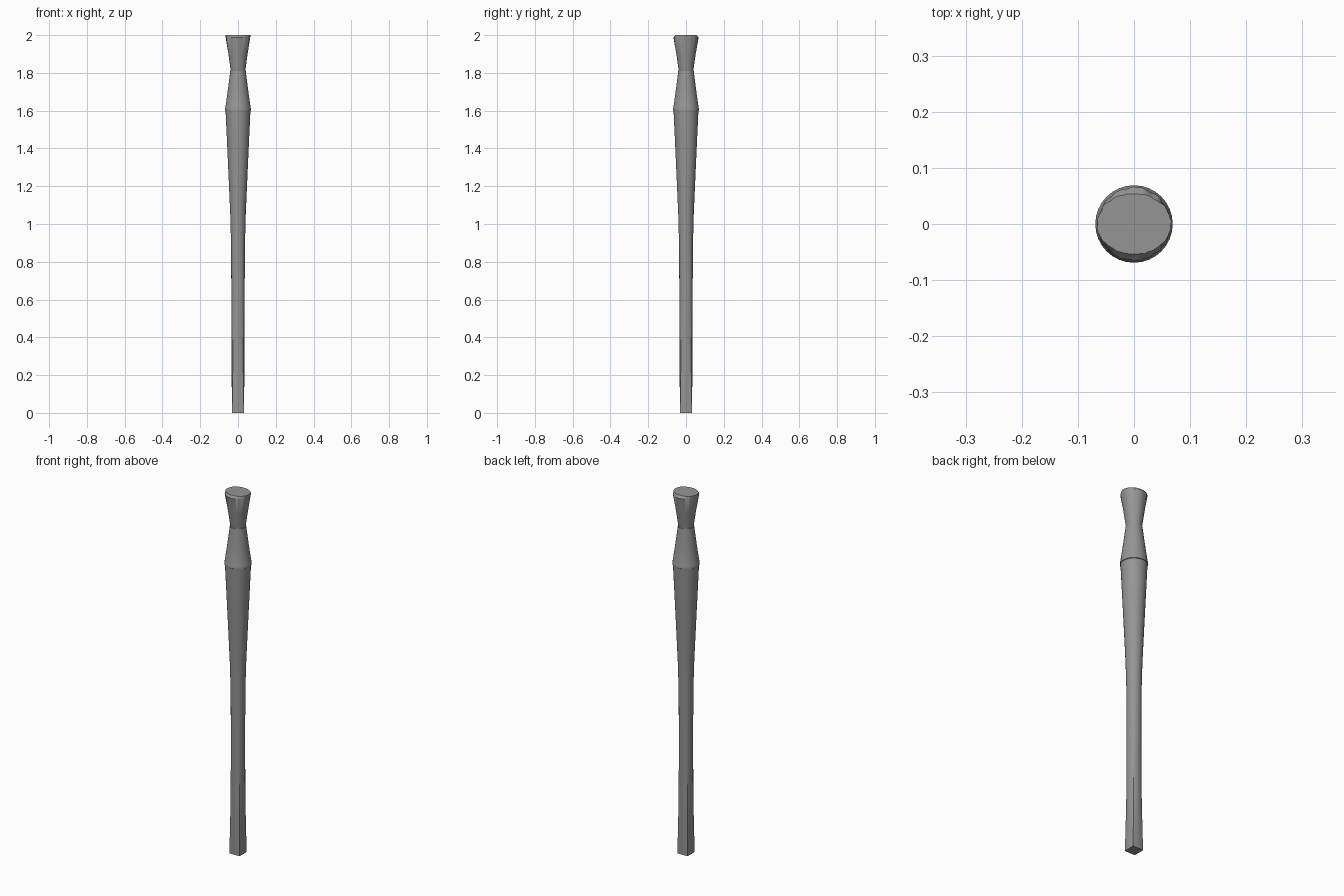
import bpy, bmesh, math, random
from math import cos, sin, pi

random.seed(4)
if "Cube" in bpy.data.objects:
    bpy.data.objects.remove(bpy.data.objects["Cube"])

grey = bpy.data.materials.new("plain grey")
grey.use_nodes = True
colour = (0.3, 0.3, 0.3, 1)
grey.diffuse_color = colour
grey.node_tree.nodes["Principled BSDF"].inputs["Base Color"].default_value = colour


def ring(sides, z, rx, ry=None, square=0.0, jitter=0.0):
    """One cross-section, blended from a circle (0) to a square (1)."""
    ry = rx if ry is None else ry
    points = []
    for i in range(sides):
        c, s = cos(2 * pi * i / sides), sin(2 * pi * i / sides)
        k = 1 + square * (1 / max(abs(c), abs(s)) - 1)
        k *= 1 + random.uniform(-jitter, jitter)
        points.append((c * k * rx, s * k * ry, z))
    return points


def loft(name, rings, angle=30):
    """Skin the cross-sections and close both ends."""
    bm = bmesh.new()
    loops = [[bm.verts.new(p) for p in r] for r in rings]
    n = len(loops[0])
    for low, high in zip(loops, loops[1:]):
        for i in range(n):
            j = (i + 1) % n
            bm.faces.new((low[i], low[j], high[j], high[i]))
    bm.faces.new(loops[0][::-1])
    bm.faces.new(loops[-1])
    mesh = bpy.data.meshes.new(name)
    bm.to_mesh(mesh)
    bm.free()
    mesh.materials.append(grey)
    obj = bpy.data.objects.new(name, mesh)
    bpy.context.collection.objects.link(obj)
    bpy.ops.object.select_all(action="DESELECT")
    obj.select_set(True)
    bpy.context.view_layer.objects.active = obj
    bpy.ops.object.shade_smooth_by_angle(angle=math.radians(angle))
    return obj


# Handle: square foot turning into a round, widening shaft
handle_sections = [(0, 0.032, 0.93), (0.12, 0.033, 0.6), (0.3, 0.034, 0.25),
                   (0.6, 0.035, 0.1), (0.9, 0.037, 0), (1.05, 0.041, 0),
                   (1.3, 0.052, 0), (1.605, 0.066, 0)]
loft("handle", [ring(32, z, r, square=q) for z, r, q in handle_sections])

# Ferrule: tapered sleeve with a thin lip at its base
ferrule_sections = [(1.6, 0.066), (1.602, 0.069), (1.61, 0.069),
                    (1.616, 0.067), (1.7, 0.055), (1.81, 0.041)]
loft("ferrule", [ring(32, z, r) for z, r in ferrule_sections])

# Bristles: flaring tuft with a ragged rim and a flat trimmed tip
loft("bristles", [
    ring(64, 1.8, 0.037),
    ring(64, 1.9, 0.051, jitter=0.01),
    ring(64, 1.988, 0.065, jitter=0.03),
    ring(64, 2.0, 0.066, 0.054, jitter=0.02),
], angle=40)
